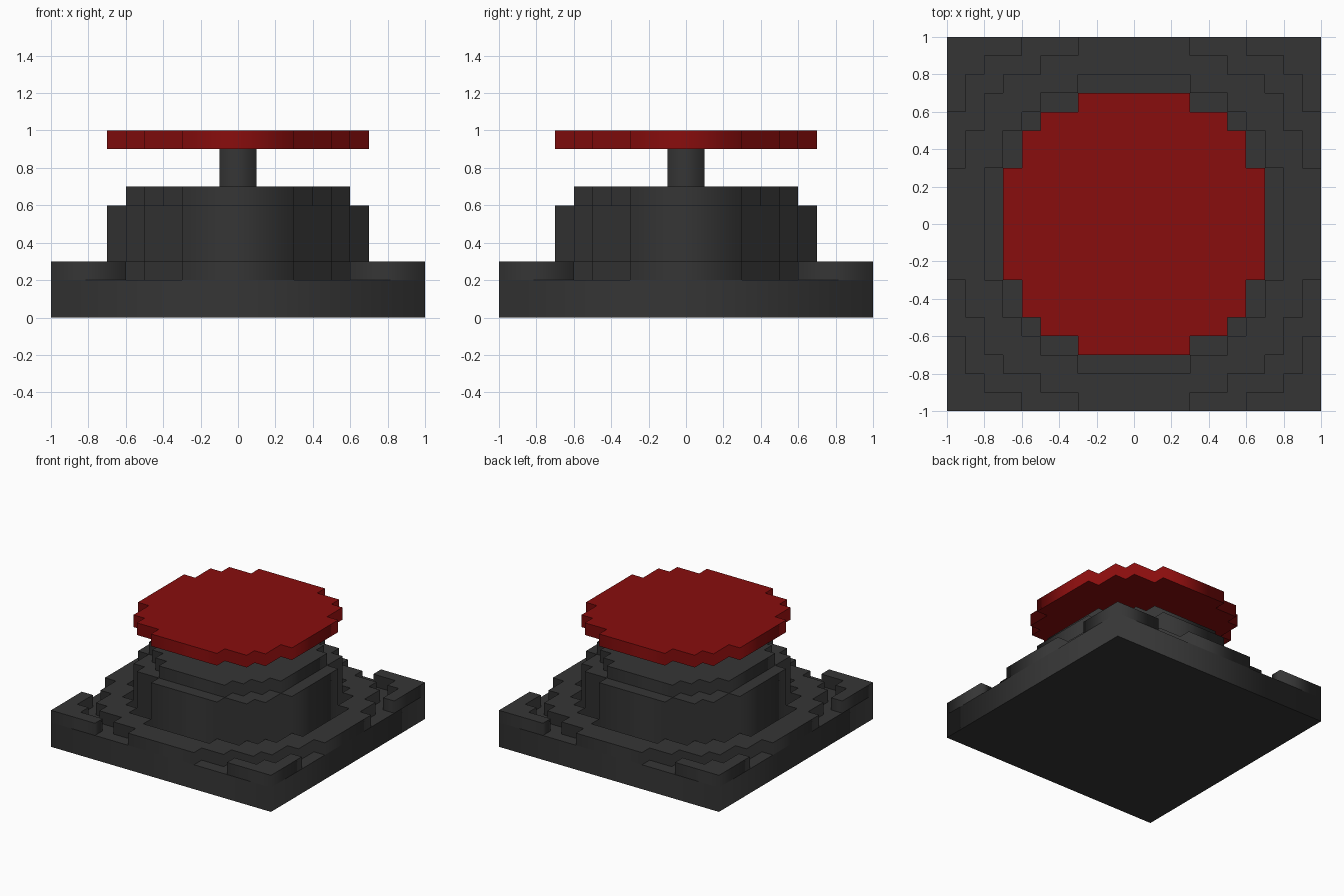
import bpy

if "Cube" in bpy.data.objects:
    bpy.data.objects.remove(bpy.data.objects["Cube"])


def material(name, color):
    m = bpy.data.materials.new(name)
    m.diffuse_color = (*color, 1)
    m.use_nodes = True
    m.node_tree.nodes["Principled BSDF"].inputs["Base Color"].default_value = m.diffuse_color
    return m


dark = material("dark grey", (0.036, 0.036, 0.036))
red = material("deep red", (0.25, 0.004, 0.004))


def turn(points, n):
    """Rotate points by n quarter turns about z."""
    for _ in range(n):
        points = [(-y, x) for x, y in points]
    return points


def stepped_disc(corners):
    """Blocky round outline from the outward corners of one quadrant."""
    quad = [corners[0]]
    for (_, y0), (x1, y1) in zip(corners, corners[1:]):
        quad += [(x1, y0), (x1, y1)]
    return [p for n in range(4) for p in turn(quad, n)]


def slab(name, loops, z0, z1, mat):
    """Extrude closed outlines (inner loops become holes) from z0 to z1."""
    cu = bpy.data.curves.new(name, 'CURVE')
    cu.dimensions = '2D'
    cu.fill_mode = 'BOTH'
    cu.extrude = (z1 - z0) / 2
    for loop in loops:
        s = cu.splines.new('POLY')
        s.points.add(len(loop) - 1)
        for p, (x, y) in zip(s.points, loop):
            p.co = (x, y, 0, 1)
        s.use_cyclic_u = True
    cu.materials.append(mat)
    ob = bpy.data.objects.new(name, cu)
    bpy.context.collection.objects.link(ob)
    ob.location.z = (z0 + z1) / 2
    bpy.ops.object.select_all(action='DESELECT')
    ob.select_set(True)
    bpy.context.view_layer.objects.active = ob
    bpy.ops.object.convert(target='MESH')
    return bpy.context.object


def square(r):
    return turn([(r, r)], 0) + turn([(r, r)], 1) + turn([(r, r)], 2) + turn([(r, r)], 3)


disc_6 = stepped_disc([(.6, .3), (.5, .4), (.4, .5), (.3, .6)])
disc_7 = stepped_disc([(.7, .3), (.6, .5), (.5, .6), (.3, .7)])
disc_8 = stepped_disc([(.8, .3), (.7, .5), (.6, .6), (.5, .7), (.3, .8)])
disc_10 = stepped_disc([(1, .3), (.9, .5), (.8, .7), (.7, .8), (.5, .9), (.3, 1)])
corner = [(1, .6), (1, 1), (.6, 1), (.6, .9), (.8, .9), (.8, .8), (.9, .8), (.9, .6)]

# Base with raised corners and a ring, leaving grooves between them
slab("base_plate", [square(1)], 0, .2, dark)
slab("base_corners", [turn(corner, n) for n in range(4)], .2, .3, dark)
slab("base_ring", [disc_10, disc_8], .2, .3, dark)

# Housing and its cap
slab("housing", [disc_7], .2, .6, dark)
slab("housing_cap", [disc_6], .6, .7, dark)

# Stem and push plate
slab("stem", [square(.1)], .7, .9, dark)
slab("button_plate", [disc_7], .9, 1, red)
